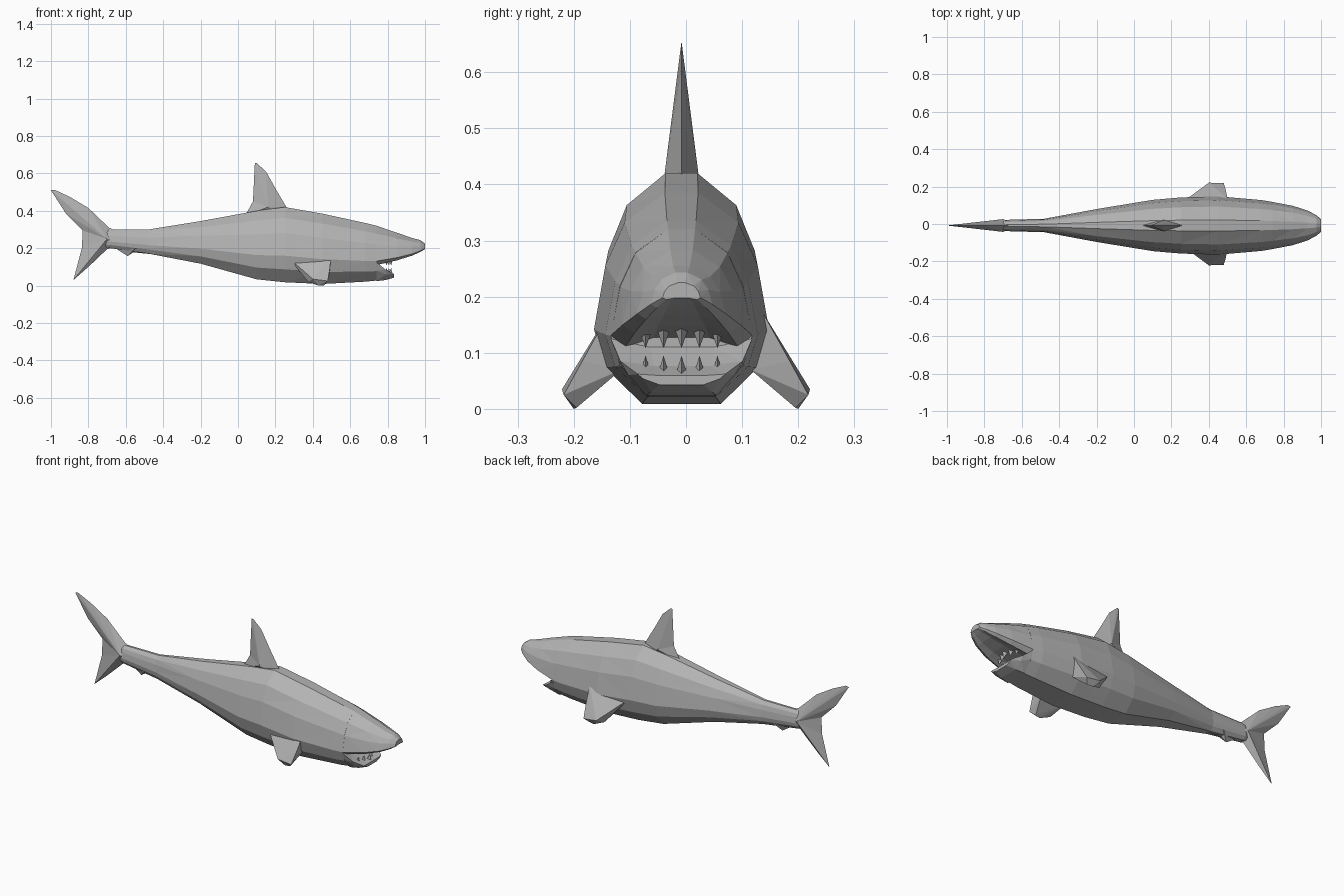
import bpy, bmesh

cube = bpy.data.objects.get("Cube")
if cube:
    bpy.data.objects.remove(cube, do_unlink=True)

skin = bpy.data.materials.new("grey skin")
skin.use_nodes = True
GREY = (0.45, 0.45, 0.45, 1)
skin.diffuse_color = GREY
skin.node_tree.nodes["Principled BSDF"].inputs["Base Color"].default_value = GREY
MID_Y = -0.008


def finish(name, bm):
    bmesh.ops.recalc_face_normals(bm, faces=bm.faces)
    mesh = bpy.data.meshes.new(name)
    bm.to_mesh(mesh)
    bm.free()
    mesh.materials.append(skin)
    obj = bpy.data.objects.new(name, mesh)
    bpy.context.collection.objects.link(obj)
    return obj


def loft(name, shape, sections):
    """Skin mirrored half-profiles; a section is x, top, bottom, half width."""
    bm = bmesh.new()
    rings = []
    for x, top, bottom, half in sections:
        side = [(w * half, bottom + h * (top - bottom)) for w, h in shape]
        loop = side + [(-y, z) for y, z in reversed(side)]
        rings.append([bm.verts.new((x, y + MID_Y, z)) for y, z in loop])
    n = len(rings[0])
    for a, b in zip(rings, rings[1:]):
        for i in range(n):
            j = (i + 1) % n
            bm.faces.new((a[i], a[j], b[j], b[i]))
    bm.faces.new(rings[0])
    bm.faces.new(rings[-1])
    bmesh.ops.triangulate(bm, faces=[f for f in bm.faces if len(f.verts) == 4])
    return finish(name, bm)


def blade(name, outline, boss, thick):
    """Sharp-edged fin: an outline in x and z, thickest at the boss."""
    bm = bmesh.new()
    rim = [bm.verts.new((x, MID_Y, z)) for x, z in outline]
    for s in (-1, 1):
        peak = bm.verts.new((boss[0], MID_Y + s * thick, boss[1]))
        for i, v in enumerate(rim):
            bm.faces.new((v, rim[(i + 1) % len(rim)], peak))
    return finish(name, bm)


def hull(name, points):
    bm = bmesh.new()
    for p in points:
        bm.verts.new(p)
    res = bmesh.ops.convex_hull(bm, input=bm.verts)
    bmesh.ops.delete(bm, geom=[v for v in res["geom_interior"]
                               if isinstance(v, bmesh.types.BMVert)], context="VERTS")
    return finish(name, bm)


# Body, from tail root to mouth corners
body_shape = [(.19, 1), (.65, .86), (.87, .66), (1, .36), (.87, .18), (.45, .01)]
loft("body", body_shape, [
    (-.75, .28, .22, .010), (-.69, .30, .20, .030), (-.48, .30, .17, .036),
    (-.20, .345, .115, .088), (.10, .40, .03, .137), (.25, .42, .014, .150),
    (.45, .385, .005, .156), (.68, .335, .018, .136), (.74, .32, .024, .126)])

# Snout overhanging the mouth
snout_shape = [(.19, 1), (.65, .80), (.87, .51), (1, .10), (.8, 0), (.4, .08)]
loft("snout", snout_shape, [
    (.74, .32, .11, .126), (.85, .283, .135, .105), (.93, .255, .160, .079),
    (.975, .243, .180, .055), (1, .225, .195, .034)])

# Lower jaw with a sloping, hollowed mouth floor
jaw_shape = [(.45, .85), (1, 1), (.87, .55), (.5, 0)]
loft("lower_jaw", jaw_shape, [
    (.74, .125, .024, .126), (.79, .085, .030, .109), (.835, .062, .043, .078)])

# Lower and upper teeth
for i in range(5):
    k = i - 2
    x, y = .815 - .012 * abs(k), MID_Y + k * .032
    for row, root, tip in (("lower", .052, .095), ("upper", .145, .108)):
        hull(f"{row}_tooth_{i + 1}", [(x - .015, y - .013, root), (x - .015, y + .013, root),
                                      (x + .014, y, root), (x + .004, y, tip)])

# Upright fins
blade("dorsal_fin", [(.03, .37), (.05, .395), (.08, .45), (.09, .655), (.10, .655),
                     (.15, .61), (.20, .52), (.26, .418), (.26, .37)], (.16, .42), .03)
blade("tail_fin", [(-.62, .28), (-.69, .31), (-.80, .415), (-.90, .475), (-.98, .512),
                   (-1, .51), (-.92, .385), (-.83, .295), (-.835, .20), (-.88, .03),
                   (-.80, .10), (-.70, .195), (-.62, .22)], (-.70, .25), .034)
blade("anal_fin", [(-.68, .22), (-.64, .19), (-.59, .158), (-.56, .178),
                   (-.46, .168), (-.46, .22)], (-.55, .20), .030)

# Stubby pectoral fins
for label, s in (("left", 1), ("right", -1)):
    pts = [(.27, .125, .15), (.50, .135, .175), (.49, .115, .07), (.34, .115, .07),
           (.365, .180, .070), (.375, .185, .02), (.43, .200, .0), (.46, .195, .002),
           (.48, .218, .025), (.40, .221, .035), (.49, .185, .085)]
    hull(f"{label}_pectoral_fin", [(x, s * y, z) for x, y, z in pts])
